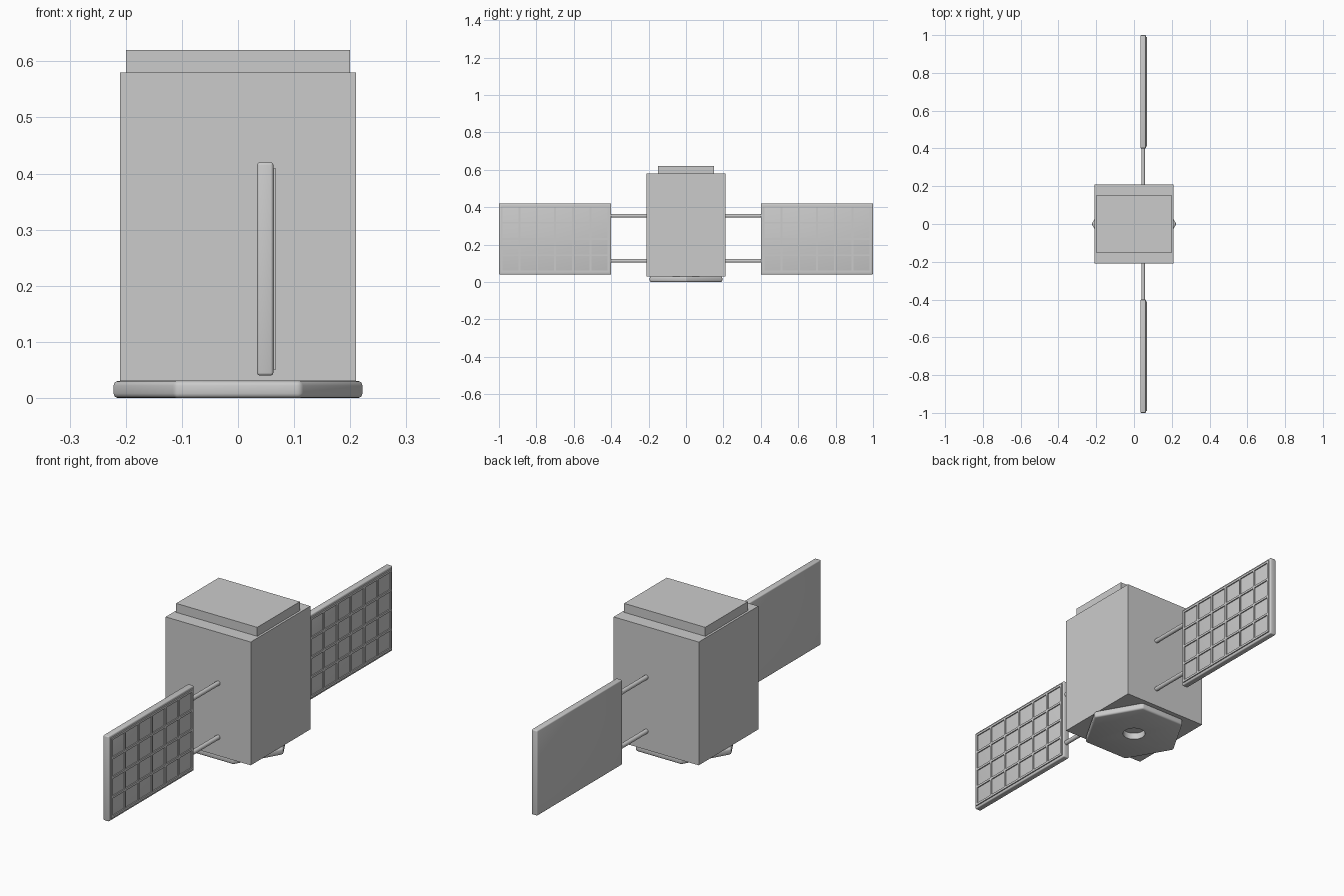
import bpy
import bmesh
import math
from mathutils import Matrix, Vector

cube = bpy.data.objects.get("Cube")
if cube:
    bpy.data.objects.remove(cube, do_unlink=True)

grey = bpy.data.materials.new("plain_grey")
grey.use_nodes = True
COLOUR = (0.6, 0.6, 0.6, 1)
grey.diffuse_color = COLOUR
grey.node_tree.nodes["Principled BSDF"].inputs["Base Color"].default_value = COLOUR


def add_box(bm, low, high):
    low, high = Vector(low), Vector(high)
    matrix = Matrix.Translation((low + high) / 2) @ Matrix.Diagonal((*(high - low), 1))
    bmesh.ops.create_cube(bm, size=1, matrix=matrix)


def add_cylinder(bm, centre, radius, depth, sides, rotation=Matrix()):
    bmesh.ops.create_cone(bm, cap_ends=True, segments=sides, radius1=radius, radius2=radius,
                          depth=depth, matrix=Matrix.Translation(centre) @ rotation)


def round_edges(bm, width):
    bmesh.ops.bevel(bm, geom=bm.edges[:], offset=width, segments=3, profile=0.5, affect='EDGES')


def finish(name, bm, smooth=False):
    mesh = bpy.data.meshes.new(name)
    bm.to_mesh(mesh)
    bm.free()
    mesh.materials.append(grey)
    obj = bpy.data.objects.new(name, mesh)
    bpy.context.collection.objects.link(obj)
    if smooth:
        smooth_shade(obj)
    return obj


def activate(obj):
    bpy.ops.object.select_all(action='DESELECT')
    obj.select_set(True)
    bpy.context.view_layer.objects.active = obj


def smooth_shade(obj):
    activate(obj)
    bpy.ops.object.shade_smooth_by_angle(angle=math.radians(35))


# Main body and the raised lid
bm = bmesh.new()
add_box(bm, (-0.21, -0.21, 0.03), (0.21, 0.21, 0.58))
finish("body", bm)

bm = bmesh.new()
add_box(bm, (-0.2, -0.15, 0.58), (0.2, 0.15, 0.62))
finish("top_lid", bm)

# Rounded hexagonal base with a round hole through it
bm = bmesh.new()
add_cylinder(bm, (0, 0, 0.015), 0.224, 0.03, 6, Matrix.Rotation(math.radians(30), 4, 'Z'))
if max(v.co.x for v in bm.verts) < 0.22:
    bmesh.ops.rotate(bm, verts=bm.verts[:], cent=(0, 0, 0),
                     matrix=Matrix.Rotation(math.radians(30), 3, 'Z'))
round_edges(bm, 0.008)
base = finish("base_plate", bm)

bm = bmesh.new()
add_cylinder(bm, (0, 0, 0), 0.048, 0.2, 32)
cutter = finish("hole_cutter", bm)
cutter.hide_render = True
cut = base.modifiers.new("hole", 'BOOLEAN')
cut.operation = 'DIFFERENCE'
cut.object = cutter
activate(base)
bpy.ops.object.modifier_apply(modifier=cut.name)
bpy.data.objects.remove(cutter, do_unlink=True)
smooth_shade(base)

# Solar wings, one on each side
COLUMNS, ROWS, BAR = 6, 4, 0.005
Y0, Y1, Z0, Z1 = 0.415, 0.985, 0.056, 0.404
for side, sign in (("front", -1), ("back", 1)):
    # Panel slab
    bm = bmesh.new()
    add_box(bm, (0.034, sign * 0.7 - 0.3, 0.04), (0.063, sign * 0.7 + 0.3, 0.42))
    round_edges(bm, 0.005)
    finish(side + "_panel", bm, True)

    # Raised lattice on the panel face
    bm = bmesh.new()
    for i in range(COLUMNS + 1):
        y = sign * (Y0 + (Y1 - Y0) * i / COLUMNS)
        add_box(bm, (0.06, y - BAR, Z0 - BAR), (0.068, y + BAR, Z1 + BAR))
    middle, half = sign * (Y0 + Y1) / 2, (Y1 - Y0) / 2
    for j in range(ROWS + 1):
        z = Z0 + (Z1 - Z0) * j / ROWS
        add_box(bm, (0.06, middle - half, z - BAR), (0.068, middle + half, z + BAR))
    finish(side + "_panel_lattice", bm)

    # Pair of support rods
    for level, z in (("lower", 0.113), ("upper", 0.354)):
        bm = bmesh.new()
        add_cylinder(bm, (0.049, sign * 0.305, z), 0.01, 0.21, 16,
                     Matrix.Rotation(math.pi / 2, 4, 'X'))
        finish(f"{side}_{level}_rod", bm, True)
